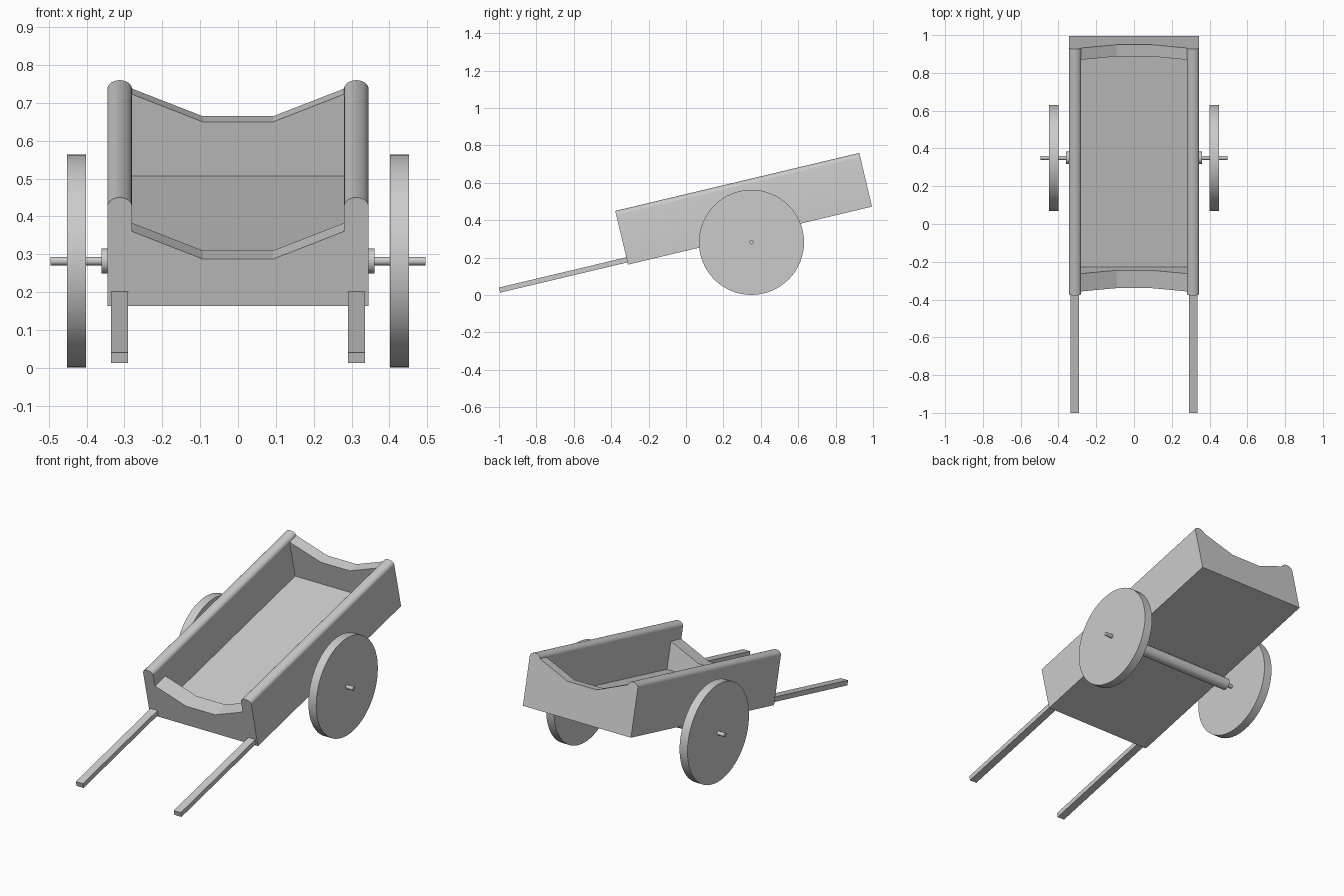
import bpy, bmesh, math
from mathutils import Matrix

if "Cube" in bpy.data.objects:
    bpy.data.objects.remove(bpy.data.objects["Cube"])

# Tray frame: origin at the front bottom edge, tilted about x
TILT = Matrix.Translation((0, -0.31, 0.163)) @ Matrix.Rotation(math.atan2(0.31, 1.305), 4, 'X')
LENGTH, HEIGHT = 1.341, 0.295


def extrude(name, profile, y0, y1, smooth=False):
    """Extrude an (x, z) profile along the tilted length of the cart."""
    bm = bmesh.new()
    face = bm.faces.new([bm.verts.new((x, y0, z)) for x, z in profile])
    ext = bmesh.ops.extrude_face_region(bm, geom=[face])["geom"]
    bmesh.ops.translate(bm, vec=(0, y1 - y0, 0),
                        verts=[g for g in ext if isinstance(g, bmesh.types.BMVert)])
    bmesh.ops.recalc_face_normals(bm, faces=bm.faces)
    bm.transform(TILT)
    mesh = bpy.data.meshes.new(name)
    bm.to_mesh(mesh)
    bm.free()
    obj = bpy.data.objects.new(name, mesh)
    bpy.context.collection.objects.link(obj)
    if smooth:
        bpy.ops.object.select_all(action='DESELECT')
        obj.select_set(True)
        bpy.context.view_layer.objects.active = obj
        bpy.ops.object.shade_smooth_by_angle(angle=math.radians(35))
    return obj


def rod(name, x, radius, depth, sides):
    """Cylinder lying along x at the axle height."""
    bpy.ops.mesh.primitive_cylinder_add(vertices=sides, radius=radius, depth=depth,
                                        location=(x, 0.35, 0.282),
                                        rotation=(0, math.pi / 2, 0))
    bpy.context.object.name = name
    bpy.ops.object.shade_smooth_by_angle(angle=math.radians(35))


def rect(x0, x1, z0, z1):
    return [(x0, z0), (x1, z0), (x1, z1), (x0, z1)]


def end_profile(rim, dip):
    return [(-0.28, 0), (0.28, 0), (0.28, rim), (0.093, dip), (-0.093, dip), (-0.28, rim)]


# Floor and dipped end boards
extrude("floor", rect(-0.28, 0.28, 0, 0.05), 0.02, LENGTH - 0.02)
extrude("front_board", end_profile(0.203, 0.128), 0, 0.097)
extrude("back_board", end_profile(0.272, 0.197), LENGTH - 0.064, LENGTH)

for side, s in (("left", -1), ("right", 1)):
    # Side board with rounded top
    arc = [(s * (0.3125 + 0.0325 * math.cos(a)), HEIGHT - 0.024 + 0.024 * math.sin(a))
           for a in (math.pi * i / 12 for i in range(13))]
    extrude(side + "_side_board", [(s * 0.28, 0), (s * 0.345, 0)] + arc, 0, LENGTH, True)
    # Pull handle
    extrude(side + "_handle", rect(s * 0.29, s * 0.335, 0.012, 0.04), -0.70, 0.04)
    # Wheel
    rod(side + "_wheel", s * 0.426, 0.281, 0.05, 64)

# Thick axle beam and thin axle pin
rod("axle_beam", 0, 0.033, 0.72, 32)
rod("axle_pin", 0, 0.011, 0.99, 24)
